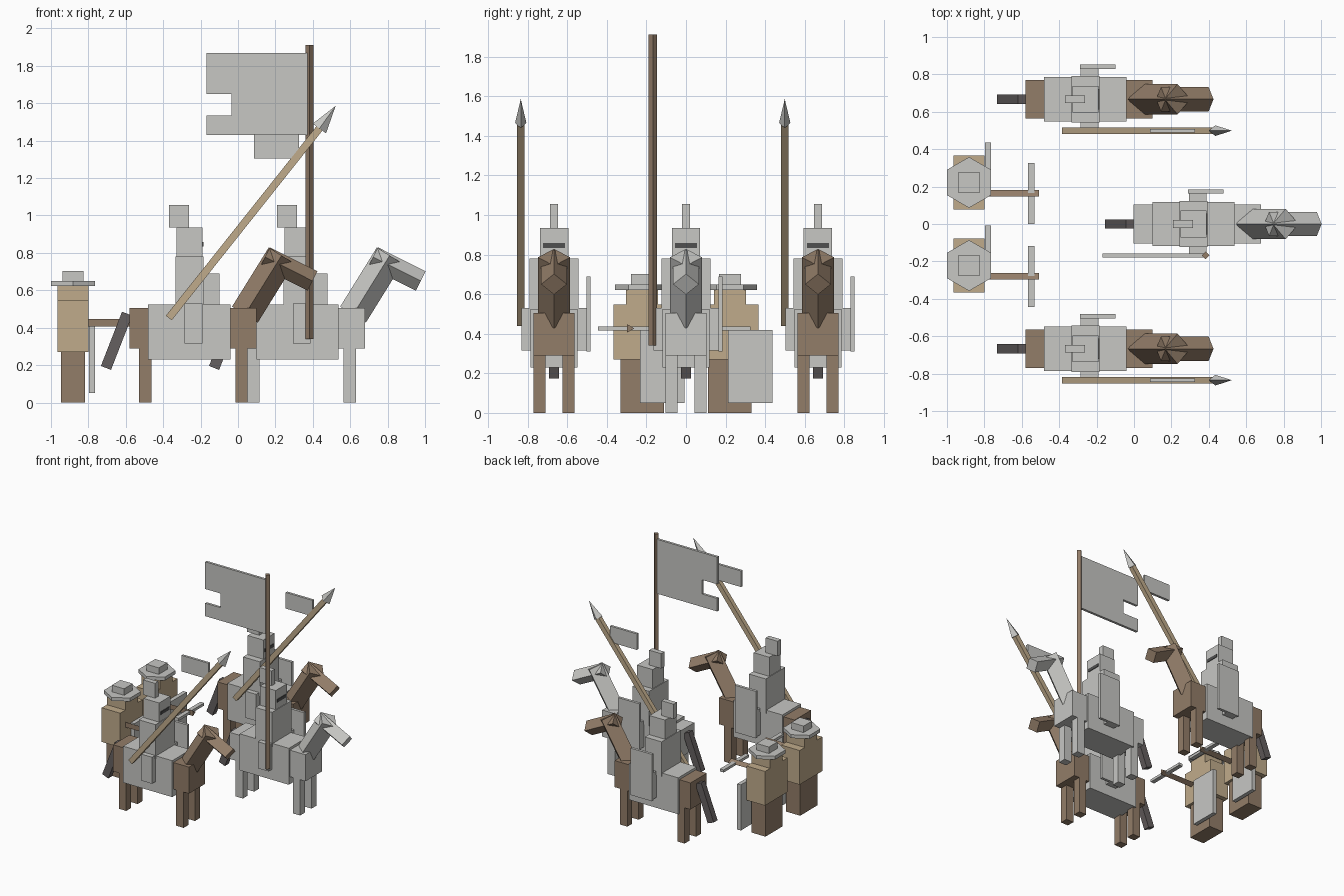
import bpy, bmesh, math
from mathutils import Vector

cube = bpy.data.objects.get("Cube")
if cube:
    bpy.data.objects.remove(cube)


def material(name, rgb):
    m = bpy.data.materials.new(name)
    m.use_nodes = True
    col = (*rgb, 1.0)
    m.diffuse_color = col
    m.node_tree.nodes["Principled BSDF"].inputs["Base Color"].default_value = col
    return m


STEEL = material("steel grey", (0.57, 0.57, 0.55))
BROWN = material("horse brown", (0.29, 0.205, 0.14))
TAN = material("tan cloth", (0.53, 0.41, 0.26))
DARK = material("dark tail", (0.13, 0.115, 0.115))
VISOR = material("visor shadow", (0.08, 0.08, 0.08))


def finish(name, bm, mat, origin):
    bmesh.ops.recalc_face_normals(bm, faces=bm.faces)
    mesh = bpy.data.meshes.new(name)
    bm.to_mesh(mesh)
    bm.free()
    mesh.materials.append(mat)
    ob = bpy.data.objects.new(name, mesh)
    ob.location = origin
    bpy.context.collection.objects.link(ob)
    return ob


def box(name, mat, origin, xs, ys, zs):
    """Box spanning the given x, y and z ranges, relative to the origin."""
    bm = bmesh.new()
    bmesh.ops.create_cube(bm, size=1)
    spans = (xs, ys, zs)
    for v in bm.verts:
        v.co = [(s[0] + s[1]) / 2 + c * (s[1] - s[0]) for s, c in zip(spans, v.co)]
    return finish(name, bm, mat, origin)


def bar(name, mat, origin, start, end, radius, sides=4, turn=0.0, wide=1.0, taper=1.0):
    """Prism or pyramid between two points, with its first corner towards +y."""
    start, end = Vector(start), Vector(end)
    side = Vector((0, 1, 0))
    other = side.cross((end - start).normalized())
    bm = bmesh.new()

    def ring(centre, r):
        if r == 0:
            return [bm.verts.new(centre)]
        angles = [turn + math.tau * i / sides for i in range(sides)]
        return [bm.verts.new(centre + side * math.cos(a) * r * wide + other * math.sin(a) * r)
                for a in angles]

    a, b = ring(start, radius), ring(end, radius * taper)
    bm.faces.new(a)
    if len(b) > 1:
        bm.faces.new(b)
    for i in range(sides):
        j = (i + 1) % sides
        bm.faces.new((a[i], a[j], b[j], b[i]) if len(b) > 1 else (a[i], a[j], b[0]))
    return finish(name, bm, mat, origin)


def plate(name, mat, origin, outline, y, thick):
    """Upright plate extruded along y from an x-z outline."""
    bm = bmesh.new()
    face = bm.faces.new([bm.verts.new((x, y - thick / 2, z)) for x, z in outline])
    new = bmesh.ops.extrude_face_region(bm, geom=[face])["geom"]
    bmesh.ops.translate(bm, vec=(0, thick, 0),
                        verts=[g for g in new if isinstance(g, bmesh.types.BMVert)])
    return finish(name, bm, mat, origin)


SQUARE = math.pi / 4


def horse(o, coat):
    box("horse_body", coat, o, (-.58, .10), (-.104, .104), (.29, .505))
    box("horse_armour", STEEL, o, (-.48, -.04), (-.118, .118), (.23, .525))
    for x in (-.495, .019):
        for y in (-.073, .073):
            box("horse_leg", coat, o, (x - .033, x + .033), (y - .031, y + .031), (0, .30))
    bar("horse_neck", coat, o, (.037, 0, .47), (.233, 0, .786), .081)
    bar("horse_head", coat, o, (.144, 0, .778), (.399, 0, .65), .058, wide=1.12)
    bar("horse_tail", DARK, o, (-.593, 0, .475), (-.706, 0, .185), .041, turn=SQUARE, wide=.85)


def knight(o):
    box("knight_torso", STEEL, o, (-.335, -.185), (-.124, .124), (.50, .78))
    for s in (-1, 1):
        box("knight_leg", STEEL, o, (-.285, -.19), sorted((s * .11, s * .163)), (.315, .53))
    box("knight_helmet", STEEL, o, (-.33, -.19), (-.072, .072), (.78, .935))
    box("helmet_crest", STEEL, o, (-.37, -.262), (-.021, .021), (.935, 1.055))
    box("helmet_visor", VISOR, o, (-.192, -.185), (-.055, .055), (.833, .858))
    box("knight_shield", STEEL, o, (-.29, -.10), (.163, .185), (.31, .69))


def lance(o):
    y = -.168
    bar("lance_shaft", TAN, o, (-.37, y, .452), (.435, y, 1.465), .028, turn=SQUARE, wide=.9)
    bar("lance_tip", STEEL, o, (.435, y, 1.465), (.522, y, 1.586), .044, wide=.65, taper=0)
    box("lance_pennon", STEEL, o, (.085, .325), (y - .01, y + .01), (1.305, 1.435))


def banner(o):
    bar("banner_pole", BROWN, o, (-.195, -.168, .34), (-.195, -.168, 1.912), .021)
    left, right, notch = -.747, -.2, -.612
    plate("banner_cloth", STEEL, o, [(left, 1.43), (right, 1.43), (right, 1.87), (left, 1.87),
                                     (left, 1.65), (notch, 1.65), (notch, 1.535), (left, 1.535)],
          -.168, .02)


def foot_soldier(o):
    box("soldier_legs", BROWN, o, (-.063, .063), (-.11, .11), (0, .27))
    box("soldier_body", TAN, o, (-.083, .083), (-.145, .145), (.27, .547))
    box("soldier_head", TAN, o, (-.083, .083), (-.08, .08), (.547, .625))
    bar("hat_brim", STEEL, o, (0, 0, .622), (0, 0, .65), .136, sides=6)
    box("hat_crown", STEEL, o, (-.055, .055), (-.055, .055), (.65, .703))
    box("soldier_shield", STEEL, o, (.085, .117), (-.01, .215), (.05, .405 + .015))
    bar("crossbow_stock", BROWN, o, (.07, -.063, .427), (.375, -.063, .427), .024, sides=3)
    box("crossbow_bow", STEEL, o, (.316, .35), (-.222, .104), (.416, .437))


# Two lancers flanking the banner bearer
for y in (-.667, .667):
    place = Vector((0, y, 0))
    horse(place, BROWN)
    knight(place)
    lance(place)
lead = Vector((.578, 0, 0))
horse(lead, STEEL)
knight(lead)
banner(lead)

# Two crossbowmen behind
for y in (-.222, .222):
    foot_soldier(Vector((-.882, y, 0)))
